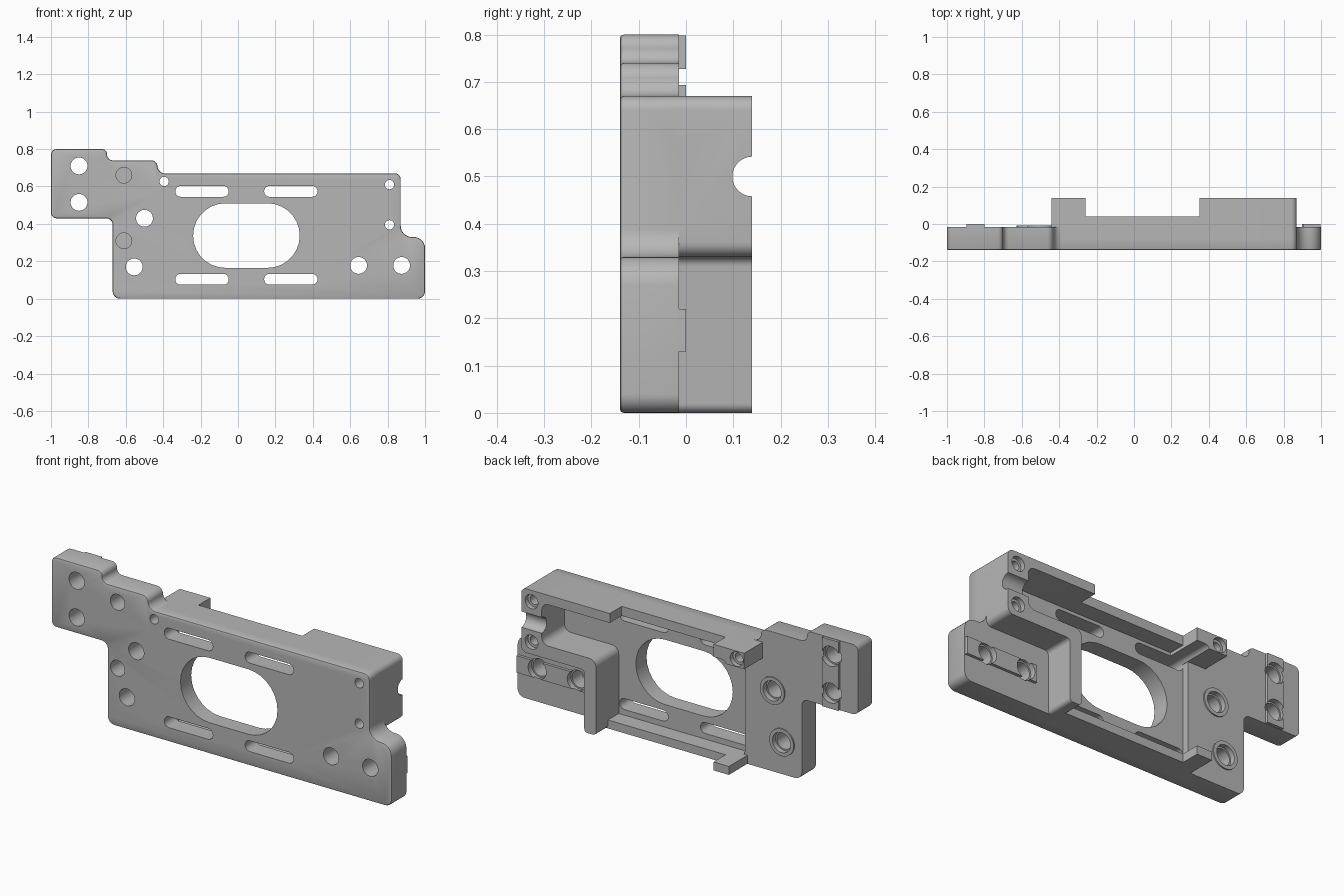
import bpy, bmesh, math
from mathutils import Vector

cube = bpy.data.objects.get("Cube")
if cube:
    bpy.data.objects.remove(cube)

grey = bpy.data.materials.new("plain grey")
grey.use_nodes = True
COLOUR = (0.47, 0.47, 0.47, 1)
grey.diffuse_color = COLOUR
grey.node_tree.nodes["Principled BSDF"].inputs["Base Color"].default_value = COLOUR


def rounded(corners, steps=7):
    """Turn (x, z, radius) corners into an outline with filleted corners."""
    out = []
    for i, (x, z, r) in enumerate(corners):
        p = Vector((x, z))
        a = (Vector(corners[i - 1][:2]) - p).normalized()
        b = (Vector(corners[(i + 1) % len(corners)][:2]) - p).normalized()
        if r == 0:
            out.append(p)
            continue
        centre = p + (a + b) * r          # right-angled corners
        for k in range(steps + 1):
            t = k / steps * math.pi / 2
            out.append(centre - b * r * math.cos(t) - a * r * math.sin(t))
    return out


def prism(name, outline, y0, y1, chamfer=0):
    """Extrude an x-z outline along y, with an optional front chamfer."""
    bm = bmesh.new()
    face = bm.faces.new([bm.verts.new((p[0], y0, p[1])) for p in outline])
    new = bmesh.ops.extrude_face_region(bm, geom=[face], use_keep_orig=True)["geom"]
    for v in new:
        if isinstance(v, bmesh.types.BMVert):
            v.co.y = y1
    if chamfer:
        edges = [e for e in bm.edges if all(abs(v.co.y - y0) < 1e-5 for v in e.verts)]
        bmesh.ops.bevel(bm, geom=edges, offset=chamfer, segments=2, profile=0.5, affect='EDGES')
    bmesh.ops.recalc_face_normals(bm, faces=bm.faces)
    mesh = bpy.data.meshes.new(name)
    bm.to_mesh(mesh)
    bm.free()
    mesh.materials.append(grey)
    obj = bpy.data.objects.new(name, mesh)
    bpy.context.collection.objects.link(obj)
    return obj


def box(name, x0, x1, z0, z1, y0, y1, r=0.0):
    return prism(name, rounded([(x0, z0, r), (x1, z0, r), (x1, z1, r), (x0, z1, r)]), y0, y1)


def disc(name, x, z, r, y0, y1, sides=32):
    ring = [(x + r * math.cos(i * math.tau / sides), z + r * math.sin(i * math.tau / sides))
            for i in range(sides)]
    return prism(name, ring, y0, y1)


def slot(name, x0, x1, z0, z1, y0, y1):
    return box(name, x0, x1, z0, z1, y0, y1, (z1 - z0) / 2 - 0.0005)


def combine(target, tool, operation):
    mod = target.modifiers.new("combine", 'BOOLEAN')
    mod.object, mod.operation, mod.solver = tool, operation, 'EXACT'
    bpy.context.view_layer.objects.active = target
    bpy.ops.object.modifier_apply(modifier=mod.name)
    bpy.data.objects.remove(tool)


FRONT, FACE, FLOOR, LOW, BACK = -0.14, -0.015, -0.05, 0.04, 0.14

# Stepped base plate
body = prism("mounting_plate", rounded([
    (-0.67, 0, 0.04), (1, 0, 0.04), (1, 0.33, 0.06), (0.87, 0.33, 0.06),
    (0.87, 0.67, 0.03), (-0.43, 0.67, 0.04), (-0.43, 0.74, 0.035), (-0.7, 0.74, 0.03),
    (-0.7, 0.8, 0.028), (-1, 0.8, 0.03), (-1, 0.43, 0.03), (-0.67, 0.43, 0.035)]),
    FRONT, FACE, 0.008)

# Shallow pocket in the rear face
combine(body, box("pocket", -0.335, 0.47, 0.03, 0.64, FLOOR, 0.3, 0.03), 'DIFFERENCE')
combine(body, box("side_pocket", 0.4, 0.78, 0.37, 0.64, FLOOR, 0.3), 'DIFFERENCE')

# Tall stepped wall, low rails and end blocks on the rear
additions = [
    prism("tall_wall", rounded([
        (0.35, 0.67, 0), (0.87, 0.67, 0.03), (0.87, 0.33, 0.03), (0.5, 0.33, 0.02),
        (0.5, 0, 0.02), (0.43, 0, 0.02), (0.43, 0.4, 0.04), (0.75, 0.4, 0.04),
        (0.75, 0.62, 0.04), (0.35, 0.62, 0)]), -0.08, BACK),
    box("top_rail", -0.43, 0.4, 0.62, 0.67, -0.08, LOW),
    box("bottom_rail", -0.35, 0.46, 0, 0.045, -0.08, LOW),
    box("top_block", -0.44, -0.26, 0.585, 0.67, -0.08, BACK),
    box("bottom_foot", -0.35, -0.26, 0, 0.045, -0.08, BACK),
    box("side_key", 0.58, 0.997, 0.13, 0.22, -0.05, 0),
    box("upright_key", -0.895, -0.8, 0.432, 0.798, -0.05, 0),
]
bushings = [(-0.5, 0.43), (-0.555, 0.17)]
additions += [disc("bushing", x, z, 0.072, -0.05, -0.008) for x, z in bushings]
for part in additions:
    combine(body, part, 'UNION')

# Oval window and four slots
cuts = [slot("window", -0.24, 0.33, 0.165, 0.51, -0.3, 0.3)]
for z in (0.075, 0.545):
    for x in (-0.335, 0.14):
        cuts.append(slot("slot", x, x + 0.285, z, z + 0.058, -0.3, 0.3))
# Through holes, with counterbores at the back
key_holes = [(-0.85, 0.71), (-0.85, 0.515), (0.645, 0.178), (0.875, 0.178)]
for x, z in key_holes + bushings:
    cuts.append(disc("hole", x, z, 0.045, -0.3, 0.3))
for x, z in key_holes:
    cuts.append(disc("counterbore", x, z, 0.053, -0.03, 0.3))
for x, z in bushings:
    cuts.append(disc("counterbore", x, z, 0.053, -0.035, 0.3))
for x, z in [(0.81, 0.61), (0.81, 0.395), (-0.395, 0.627)]:
    cuts.append(disc("screw_hole", x, z, 0.025, -0.3, 0.3, 20))
    cuts.append(disc("screw_recess", x, z, 0.038, 0.115, 0.3, 24))
# Blind holes from the front
for z in (0.66, 0.31):
    cuts.append(disc("blind_hole", -0.61, z, 0.042, -0.3, -0.04))
# Half-round channel across the tall side wall
channel = disc("channel", 0, 0, 0.042, -0.15, 0.15)
channel.rotation_euler.z = math.pi / 2
channel.location = (0.81, BACK, 0.5)
bpy.context.view_layer.update()
cuts.append(channel)
for cutter in cuts:
    combine(body, cutter, 'DIFFERENCE')

# Centre in depth is already at y = 0; smooth the rounded surfaces
bpy.ops.object.select_all(action='DESELECT')
body.select_set(True)
bpy.context.view_layer.objects.active = body
bpy.ops.object.shade_smooth_by_angle(angle=math.radians(30))
